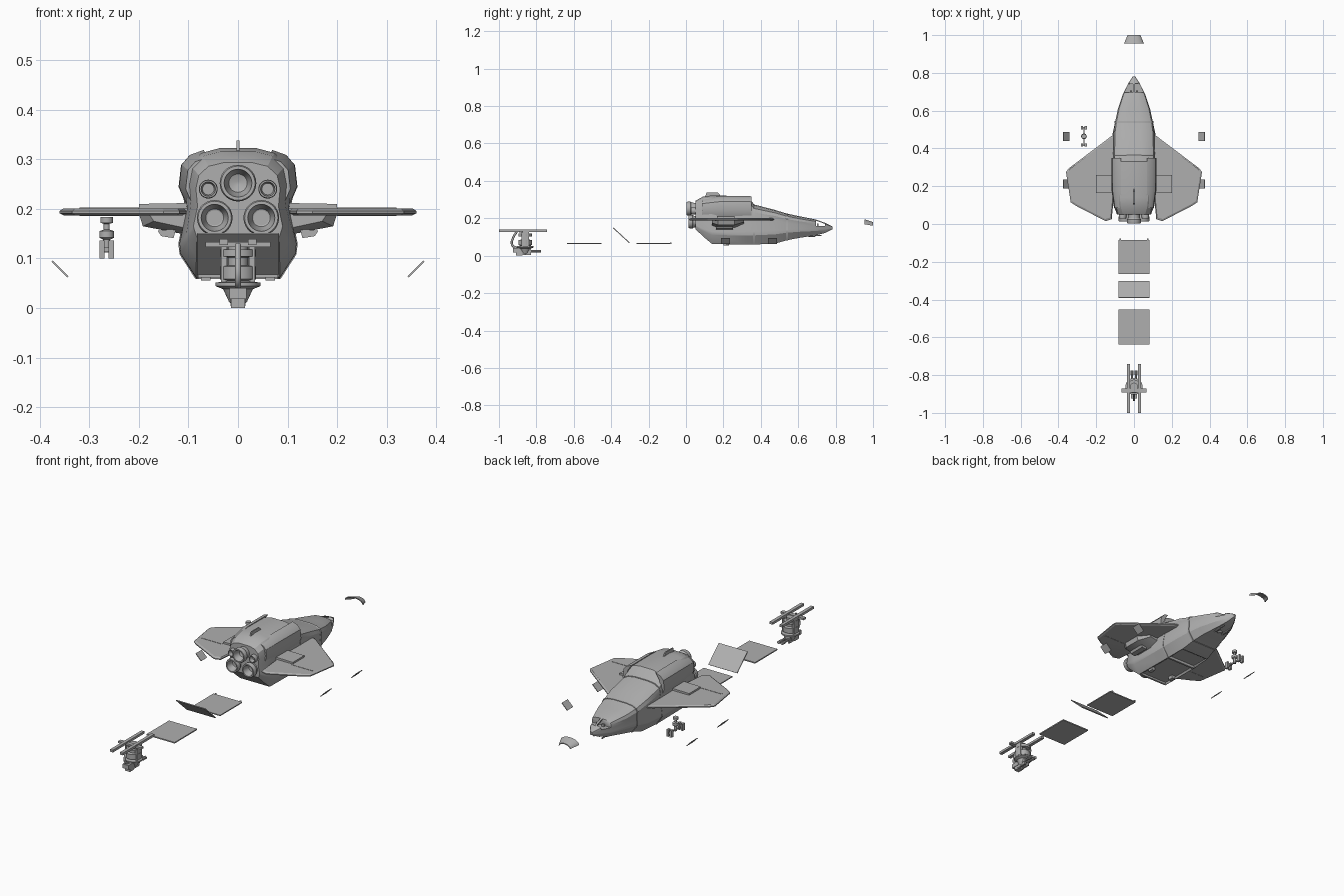
import bpy, bmesh, math
from mathutils import Vector

if "Cube" in bpy.data.objects:
    bpy.data.objects.remove(bpy.data.objects["Cube"])

grey = bpy.data.materials.new("hull_grey")
grey.diffuse_color = (.43, .43, .43, 1)
grey.use_nodes = True
grey.node_tree.nodes["Principled BSDF"].inputs["Base Color"].default_value = grey.diffuse_color


def finish(name, bm, angle=30):
    bmesh.ops.recalc_face_normals(bm, faces=bm.faces)
    me = bpy.data.meshes.new(name)
    bm.to_mesh(me)
    bm.free()
    me.materials.append(grey)
    ob = bpy.data.objects.new(name, me)
    bpy.context.collection.objects.link(ob)
    bpy.ops.object.select_all(action='DESELECT')
    ob.select_set(True)
    bpy.context.view_layer.objects.active = ob
    bpy.ops.object.shade_smooth_by_angle(angle=math.radians(angle))
    return ob


def loft(name, rings, angle=30):
    bm = bmesh.new()
    vs = [[bm.verts.new(p) for p in r] for r in rings]
    for a, b in zip(vs, vs[1:]):
        for i in range(len(a)):
            j = (i + 1) % len(a)
            bm.faces.new((a[i], a[j], b[j], b[i]))
    bm.faces.new(vs[0])
    bm.faces.new(vs[-1])
    return finish(name, bm, angle)


def prism(name, pts, axis, a, b):
    put = {'x': lambda p, t: (t, p[0], p[1]), 'y': lambda p, t: (p[0], t, p[1]),
           'z': lambda p, t: (p[0], p[1], t)}[axis]
    return loft(name, [[put(p, t) for p in pts] for t in (a, b)])


def box(name, x0, x1, y0, y1, z0, z1):
    return prism(name, [(x0, y0), (x1, y0), (x1, y1), (x0, y1)], 'z', z0, z1)


def lathe(name, prof, centre, axis='z', n=24):
    # prof = (radius, distance along the axis)
    c = Vector(centre)
    rings = []
    for r, t in prof:
        ring = []
        for k in range(n):
            u, v = r * math.cos(2*math.pi*k/n), r * math.sin(2*math.pi*k/n)
            ring.append(c + Vector({'x': (t, u, v), 'y': (u, t, v), 'z': (u, v, t)}[axis]))
        rings.append(ring)
    return loft(name, rings)


def cut(target, cutter):
    cutter.hide_render = True
    m = target.modifiers.new("cut", 'BOOLEAN')
    m.operation, m.object, m.solver = 'DIFFERENCE', cutter, 'EXACT'
    bpy.context.view_layer.objects.active = target
    bpy.ops.object.modifier_apply(modifier=m.name)
    bpy.data.objects.remove(cutter)


def hull_ring(s, grow=0.0):
    y, w, zt, zw, lw, zl, bw, zb = s
    h = zt - zw
    half = [(.35*w, zt - .02*h), (.7*w, zt - .1*h), (.93*w, zt - .3*h), (w, zt - .6*h),
            (.96*w, zw), (lw, zl), (lw*.98, zl*.7 + zb*.3), (bw, zb)]
    zc = (zt + zb) / 2
    ring = half + [(-x, z) for x, z in reversed(half)]
    return [(x*(1 + grow), y, zc + (z - zc)*(1 + grow)) for x, z in ring]


# Main hull: y, width, top, waist z, lower width, lower z, belly width, belly z
S = [(.05, .085, .295, .205, .09, .165, .083, .143),
     (.09, .100, .318, .205, .105, .145, .084, .104),
     (.14, .107, .325, .20, .118, .13, .085, .062),
     (.33, .110, .320, .20, .119, .13, .085, .060),
     (.365, .110, .275, .20, .119, .13, .085, .060),
     (.475, .109, .246, .19, .114, .135, .080, .064),
     (.54, .100, .226, .175, .100, .14, .070, .083),
     (.61, .085, .211, .165, .084, .142, .058, .096),
     (.69, .058, .195, .158, .057, .142, .038, .108),
     (.745, .030, .175, .153, .029, .143, .02, .122),
     (.782, .006, .157, .150, .006, .147, .004, .141)]
hull = loft("hull", [hull_ring(s) for s in S], 25)
cut(hull, box("belly_recess", -.08, .08, .15, .47, .0, .072))
cut(hull, box("cockpit_opening", -.06, .06, .695, .742, .160, .25))

# Seam band around the neck
loft("neck_band", [hull_ring((y,) + S[6][1:], .02) for y in (.535, .545)])
loft("mid_band", [hull_ring((y,) + S[4][1:], .012) for y in (.358, .368)])

# Cockpit frame and seats
prism("canopy_frame", [(.69, .189), (.69, .195), (.746, .175), (.746, .169)], 'x', -.005, .005)
for sx in (-1, 1):
    box("pilot_seat", *sorted((sx*.01, sx*.022)), .70, .708, .158, .172)

# Engine nozzles
def nozzle(x, z, r, y0):
    lathe("engine_nozzle", [(r*.8, .08), (r*.85, y0 + .03), (r, y0 + .022), (r, y0 + .006),
                            (r*.93, y0), (r*.76, y0), (r*.7, y0 + .012), (r*.5, y0 + .035),
                            (r*.1, y0 + .04)], (x, 0, z), 'y', 28)

nozzle(0, .252, .037, .002)
for sx in (-1, 1):
    nozzle(sx*.047, .182, .036, .014)
    nozzle(sx*.06, .24, .019, .028)

# Dorsal fin
prism("dorsal_fin", [(.10, .31), (.11, .338), (.17, .338), (.19, .315)], 'x', -.003, .003)

wing_pts = [(.09, .475), (.12, .465), (.345, .295), (.36, .275), (.335, .115), (.305, .095),
            (.15, .015), (.118, .025), (.105, .16), (.09, .16)]
for sx in (-1, 1):
    def m(pts):
        return [(sx*x, z) for x, z in pts]

    # Wing with chamfered rim
    cx, cy = .2, .24
    def wring(k, z):
        return [(sx*(cx + (x - cx)*k), cy + (y - cy)*k, z) for x, y in wing_pts]
    loft("wing", [wring(.95, .187), wring(1, .191), wring(1, .196), wring(.95, .201)], 20)
    # Wing root fairing and flap hinge
    prism("wing_root_fairing", m([(.09, .187), (.2, .187), (.2, .21), (.09, .212)]), 'y', .165, .26)
    box("flap_hinge", *sorted((sx*.2, sx*.32)), .155, .162, .186, .2025)
    # Side armour shell, tapering flush towards the rear
    arm = [(.07, .32), (.098, .31), (.115, .29), (.12, .245), (.106, .212),
           (.095, .212), (.1, .25), (.09, .29)]
    loft("side_armour", [[(sx*x*k, y, .212 + (z - .212)*kz) for x, z in arm]
                         for y, k, kz in ((.085, .88, .85), (.18, .99, .99), (.35, 1, .98))])
    # Nacelle under the wing
    loft("under_wing_nacelle", [[(sx*x, y, z) for x, z in q] for y, q in (
        (.14, [(.1, .19), (.18, .19), (.17, .175), (.1, .16)]),
        (.17, [(.1, .19), (.2, .19), (.192, .165), (.1, .147)]),
        (.26, [(.1, .19), (.2, .19), (.192, .165), (.1, .147)]),
        (.31, [(.1, .19), (.16, .19), (.15, .18), (.1, .17)]))])
    prism("nacelle_pod", m([(.125, .16), (.162, .156), (.155, .145), (.13, .141)]), 'y', .16, .25)
    # Chin guns under the nose
    lathe("chin_gun", [(.008, .655), (.008, .69), (.004, .692), (.004, .725)],
          (sx*.024, 0, .108), 'y', 10)
    box("belly_skid", *sorted((sx*.055, sx*.075)), .20, .23, .055, .074)
    # Loose slanted side doors
    for y in (.463, .211):
        prism("side_door", m([(.345, .0615), (.3765, .093), (.374, .0955), (.3425, .064)]),
              'y', y - .024, y + .024)
lathe("chin_turret", [(.008, .10), (.014, .106), (.014, .125)], (0, .665, 0), 'z', 12)

# Loose canopy
def arch(y, w, z0, z1):
    n, out = 10, []
    for t, ks in ((0, range(n + 1)), (.005, reversed(range(n + 1)))):
        for k in ks:
            a = math.pi*k/n
            out.append(((w - t)*math.cos(a), y, z0 + (z1 - z0 - t)*math.sin(a)))
    return out

loft("canopy", [arch(.955, .053, .168, .195), arch(1.0, .034, .16, .18)])

# Loose belly doors and rear ramp
box("belly_door_front", -.082, .083, -.265, -.085, .063, .068)
box("belly_door_rear", -.081, .081, -.637, -.452, .062, .068)
prism("rear_ramp", [(-.392, .148), (-.305, .068), (-.301, .071), (-.388, .151)], 'x', -.083, .083)
for sx in (-1, 1):
    box("door_hinge", *sorted((sx*.068, sx*.076)), -.086, -.078, .062, .07)

# Loose hanging gear under the left wing
gx, gy = -.265, .464
lathe("gear_strut", [(.013, .184), (.013, .172), (.006, .170), (.006, .158), (.015, .155),
                     (.015, .142), (.007, .138), (.007, .112)], (gx, gy, 0), 'z', 14)
box("gear_beam", gx - .003, gx + .003, gy - .045, gy + .045, .115, .122)
for dy in (-.046, .046):
    for dx in (-.0095, .0095):
        box("gear_foot", gx + dx - .0055, gx + dx + .0055, gy + dy - .009, gy + dy + .009, .1, .136)
    box("gear_fork", gx - .014, gx + .014, gy + dy - .004, gy + dy + .004, .114, .122)

# Loose turret on ceiling rails
ty = -.86
for sx in (-1, 1):
    box("turret_rail", *sorted((sx*.02, sx*.037)), -1.0, -.742, .127, .139)
    box("turret_bracket", *sorted((sx*.022, sx*.034)), ty - .02, ty + .02, .05, .13)
    box("turret_barrel_housing", *sorted((sx*.006, sx*.015)), -.905, -.83, .004, .03)
    lathe("turret_barrel", [(.006, -.84), (.006, -.80), (.008, -.798), (.008, -.775)],
          (sx*.010, 0, .024), 'y', 10)
box("turret_crossbar", -.066, .066, -.892, -.872, .123, .133)
lathe("turret_column", [(.02, .13), (.02, .118), (.036, .118), (.036, .104), (.02, .102),
                        (.02, .086), (.036, .084), (.036, .058), (.026, .054), (.045, .051),
                        (.045, .044), (.03, .038), (.018, .012), (.012, .008)], (0, ty, 0), 'z', 24)
box("turret_foot", -.014, .014, -.91, -.875, 0, .02)
box("turret_gun_body", -.017, .017, -.925, -.83, .018, .04)

# Curved feed tube behind the turret
cu = bpy.data.curves.new("turret_feed_tube", 'CURVE')
cu.dimensions, cu.bevel_depth, cu.bevel_resolution = '3D', .006, 2
cu.materials.append(grey)
sp = cu.splines.new('BEZIER')
path = [(0, -.905, .128), (0, -.922, .10), (0, -.93, .06), (0, -.90, .036)]
sp.bezier_points.add(len(path) - 1)
for bp, p in zip(sp.bezier_points, path):
    bp.co = p
    bp.handle_left_type = bp.handle_right_type = 'AUTO'
tube = bpy.data.objects.new("turret_feed_tube", cu)
bpy.context.collection.objects.link(tube)
